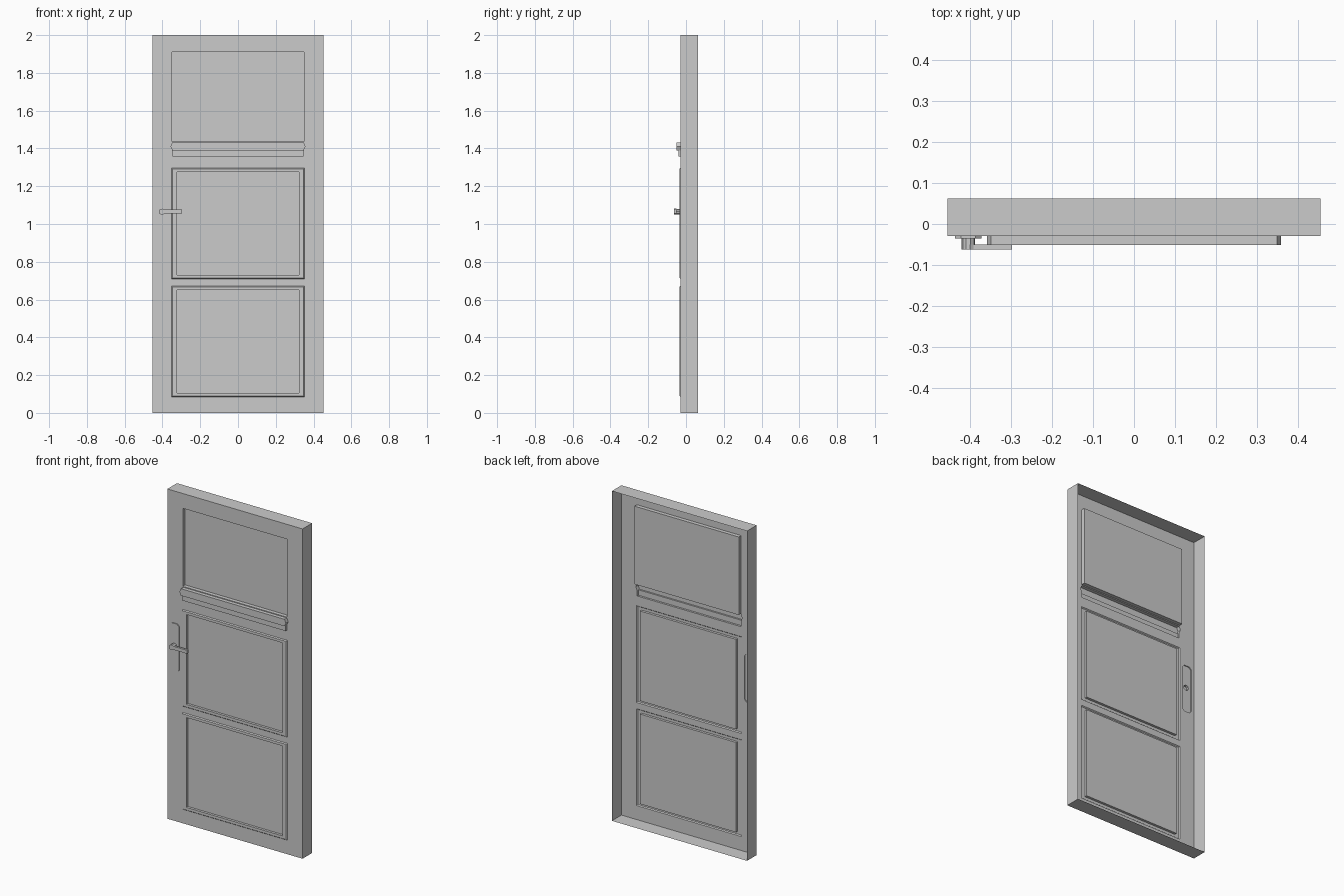
import bpy, bmesh, math

if "Cube" in bpy.data.objects:
    bpy.data.objects.remove(bpy.data.objects["Cube"])

FRONT, BACK = -0.029, 0.0625


def rect(x0, x1, z0, z1):
    return [(x0, z0), (x1, z0), (x1, z1), (x0, z1)]


def chamfered(x0, x1, z0, z1, c):
    return [(x0 + c, z0), (x1 - c, z0), (x1, z0 + c), (x1, z1 - c),
            (x1 - c, z1), (x0 + c, z1), (x0, z1 - c), (x0, z0 + c)]


def circle(cx, cz, r, n=10):
    return [(cx + r * math.cos(2 * math.pi * i / n),
             cz + r * math.sin(2 * math.pi * i / n)) for i in range(n)]


def loft(bm, a, ya, b, yb):
    """Walls between two outlines with equal point counts."""
    va = [bm.verts.new((x, ya, z)) for x, z in a]
    vb = [bm.verts.new((x, yb, z)) for x, z in b]
    for i in range(len(a)):
        j = (i + 1) % len(a)
        bm.faces.new((va[i], va[j], vb[j], vb[i]))


def sheet(bm, y, outer, holes=()):
    """Flat front-facing sheet with holes."""
    edges = []
    for loop in [outer, *holes]:
        vs = [bm.verts.new((x, y, z)) for x, z in loop]
        edges += [bm.edges.new((vs[i], vs[(i + 1) % len(vs)])) for i in range(len(vs))]
    bmesh.ops.triangle_fill(bm, edges=edges, use_beauty=True,
                            use_dissolve=False, normal=(0, -1, 0))


def finish(bm, name):
    bmesh.ops.remove_doubles(bm, verts=bm.verts, dist=1e-5)
    bmesh.ops.dissolve_limit(bm, angle_limit=0.001, verts=bm.verts, edges=bm.edges)
    bmesh.ops.recalc_face_normals(bm, faces=bm.faces)
    # the open shell must face forward
    bm.normal_update()
    if sum(f.normal.y * f.calc_area() for f in bm.faces) > 1e-4:
        bmesh.ops.reverse_faces(bm, faces=bm.faces)
    me = bpy.data.meshes.new(name)
    bm.to_mesh(me)
    bm.free()
    ob = bpy.data.objects.new(name, me)
    bpy.context.collection.objects.link(ob)
    return ob


# outlines of the reliefs on the front
window = rect(-0.35, 0.35, 1.437, 1.91)
ledge_bar = [(-0.348, 1.39), (0.348, 1.39), (0.357, 1.411),
             (0.348, 1.432), (-0.348, 1.432), (-0.357, 1.411)]
ledge_strip = rect(-0.348, 0.348, 1.357, 1.39)
ledge_outline = ledge_strip[:2] + ledge_bar[1:] + ledge_bar[:1]
panels = [(0.085, 0.672), (0.71, 1.297)]
plate = chamfered(-0.435, -0.371, 0.91, 1.20, 0.014)
stem = circle(-0.403, 1.065, 0.0165)

# door leaf: open-backed shell with a recessed window and two framed panels
bm = bmesh.new()
border = rect(-0.4535, 0.4535, 0, 2)
frames = [rect(-0.352, 0.352, a, b) for a, b in panels]
sheet(bm, FRONT, border, [window, ledge_outline, plate, *frames])
loft(bm, border, FRONT, border, BACK)
loft(bm, window, FRONT, window, -0.006)
sheet(bm, -0.006, window)
for (a, b), outer in zip(panels, frames):
    crest = rect(-0.347, 0.347, a + 0.005, b - 0.005)
    inner = rect(-0.322, 0.322, a + 0.021, b - 0.021)
    loft(bm, outer, FRONT, crest, -0.035)
    sheet(bm, -0.035, crest, [inner])
    loft(bm, inner, -0.035, inner, -0.02)
    sheet(bm, -0.02, inner)
finish(bm, "door_leaf")

# ledge under the window, open at the back
bm = bmesh.new()
loft(bm, ledge_outline, FRONT, ledge_outline, -0.041)
sheet(bm, -0.041, ledge_strip)
loft(bm, ledge_bar, -0.041, ledge_bar, -0.051)
sheet(bm, -0.051, ledge_bar)
finish(bm, "window_ledge")

# handle plate with a hole for the stem
bm = bmesh.new()
loft(bm, plate, FRONT, plate, -0.035)
sheet(bm, -0.035, plate, [stem])
finish(bm, "handle_plate")

# stem and lever
bm = bmesh.new()
loft(bm, stem, -0.035, stem, -0.05)
lever = [(-0.403 + 0.0165 * math.cos(math.radians(t)),
          1.065 + 0.0165 * math.sin(math.radians(t))) for t in range(40, 321, 35)]
lever += [(-0.297, 1.0545), (-0.297, 1.0755)]
loft(bm, lever, -0.05, lever, -0.0625)
sheet(bm, -0.05, lever)
sheet(bm, -0.0625, lever)
finish(bm, "handle_lever")
